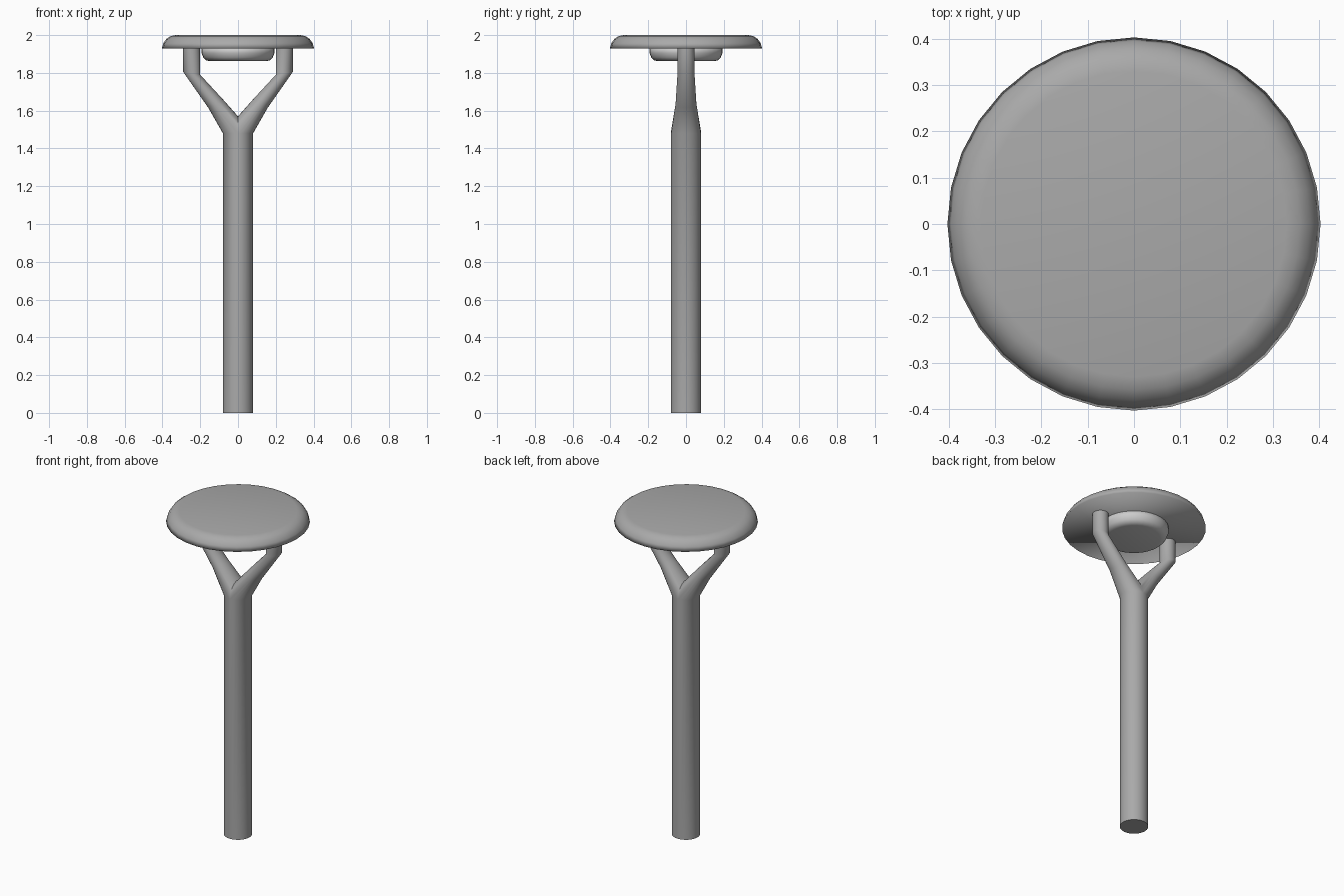
import bpy, bmesh
from math import sin, cos, pi, radians

if "Cube" in bpy.data.objects:
    bpy.data.objects.remove(bpy.data.objects["Cube"])

# Dark grey for the metal parts
metal = bpy.data.materials.new("dark_metal")
metal.diffuse_color = (0.4, 0.4, 0.4, 1)
metal.use_nodes = True
metal.node_tree.nodes["Principled BSDF"].inputs["Base Color"].default_value = metal.diffuse_color


def finish(bm, name, angle, mat=None):
    """Weld, fix normals, smooth and link a mesh."""
    bmesh.ops.remove_doubles(bm, verts=bm.verts, dist=0.0005)
    bmesh.ops.recalc_face_normals(bm, faces=bm.faces)
    mesh = bpy.data.meshes.new(name)
    bm.to_mesh(mesh)
    bm.free()
    if mat:
        mesh.materials.append(mat)
    obj = bpy.data.objects.new(name, mesh)
    bpy.context.collection.objects.link(obj)
    bpy.ops.object.select_all(action='DESELECT')
    obj.select_set(True)
    bpy.context.view_layer.objects.active = obj
    bpy.ops.object.shade_smooth_by_angle(angle=radians(angle))
    return obj


def loft(bm, rings, cap_start=False, cap_end=False):
    """Skin a list of closed rings of points."""
    loops = [[bm.verts.new(p) for p in ring] for ring in rings]
    for a, b in zip(loops, loops[1:]):
        for i in range(len(a)):
            j = (i + 1) % len(a)
            bm.faces.new((a[i], a[j], b[j], b[i]))
    if cap_start:
        bm.faces.new(loops[0])
    if cap_end:
        bm.faces.new(loops[-1])


def circle(r, z, n):
    return [(r * cos(2 * pi * i / n), r * sin(2 * pi * i / n), z) for i in range(n)]


def turned(name, profile, n, mat=None):
    bm = bmesh.new()
    loft(bm, [circle(r, z, n) for r, z in profile], True, True)
    return finish(bm, name, 120, mat)


# Stand: round pole that splits into two tapering arms
N, R, FORK, SADDLE = 24, 0.08, 1.48, 0.09
angles = [2 * pi * i / N for i in range(N)]


def arm_ring(inner, outer, ry):
    return [((inner[0] + outer[0]) / 2 + cos(a) * (outer[0] - inner[0]) / 2,
             ry * sin(a),
             (inner[1] + outer[1]) / 2 + cos(a) * (outer[1] - inner[1]) / 2)
            for a in angles]


# half of the pole rim outside, saddle between the arms inside
root = [(max(0, R * cos(a)), R * sin(a), FORK + SADDLE * max(0, -cos(a))) for a in angles]
arm = [root,
       arm_ring((0.08, 1.66), (0.157, 1.615), 0.055),
       arm_ring((0.20, 1.79), (0.29, 1.805), 0.045),
       arm_ring((0.20, 1.935), (0.29, 1.935), 0.045)]
bm = bmesh.new()
loft(bm, [circle(R, 0, N), circle(R, FORK, N)], cap_start=True)
for side in (1, -1):
    loft(bm, [[(side * x, y, z) for x, y, z in ring] for ring in arm], cap_end=True)
finish(bm, "forked_stand", 50, metal)

# Cap: shallow disc with a rounded shoulder
turned("cap", [(0.403, 1.93), (0.395, 1.957), (0.38, 1.979), (0.358, 1.994), (0.33, 2.0)], 32, metal)

# Lamp: rounded puck under the cap, left light grey
turned("lamp", [(0.195, 1.935), (0.193, 1.905), (0.184, 1.882), (0.169, 1.867), (0.148, 1.862)], 32)
